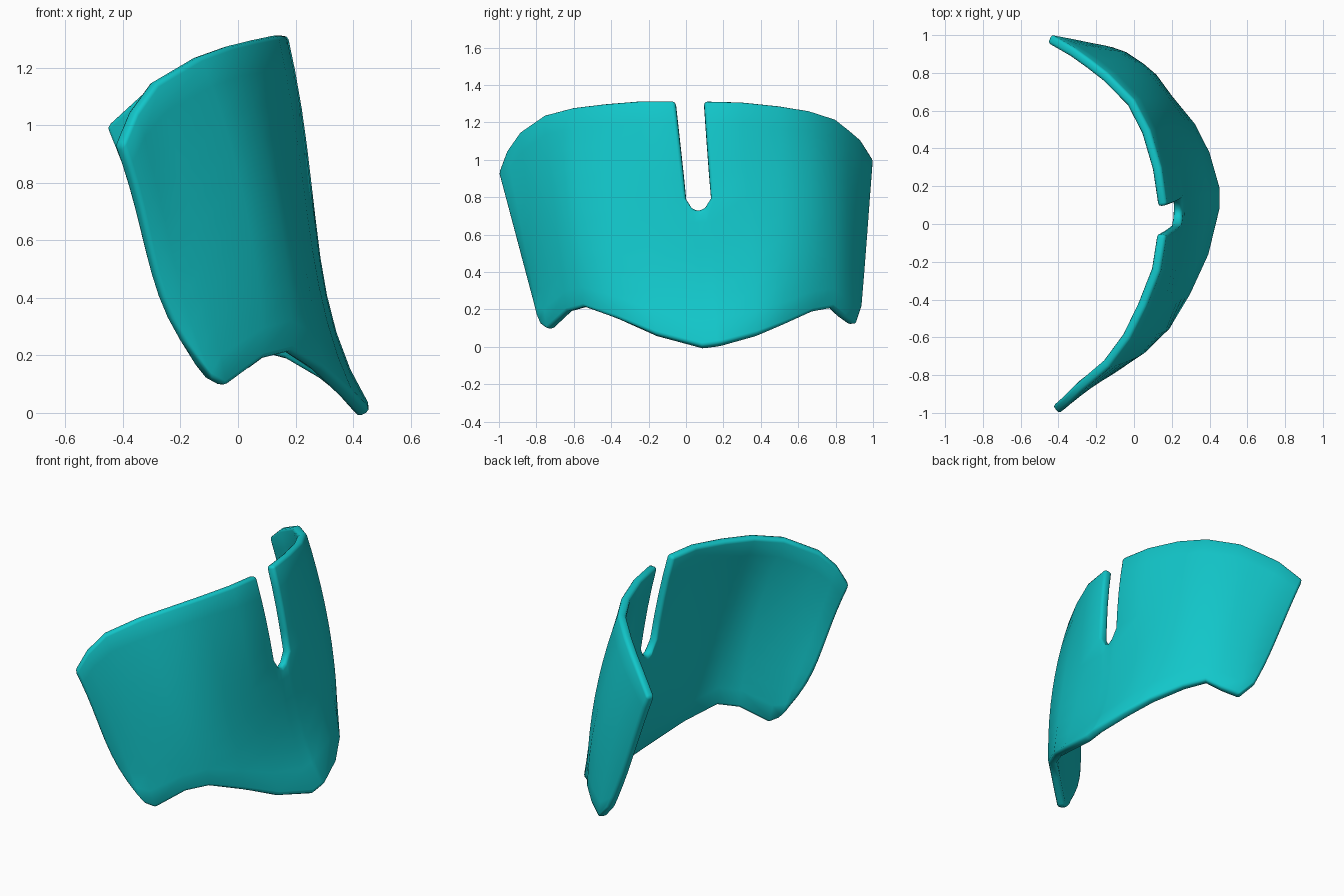
import bpy, bmesh

if "Cube" in bpy.data.objects:
    bpy.data.objects.remove(bpy.data.objects["Cube"], do_unlink=True)

# One flat colour
teal = bpy.data.materials.new("teal")
teal.use_nodes = True
colour = (0.006, 0.57, 0.59, 1)
teal.diffuse_color = colour
teal.node_tree.nodes["Principled BSDF"].inputs["Base Color"].default_value = colour

# Outer skin columns: bottom (x, y, z), top (x, y, z), inward hollow (negative bulges out)
right_side = [
    ((-.13, -.805, .18), (-.40, -1.005, .93), .42),
    ((-.085, -.78, .12), (-.35, -.96, 1.05), .2),
    ((-.04, -.745, .095), (-.28, -.89, 1.15), -.05),
    ((.09, -.64, .19), (-.13, -.76, 1.24), -.19),
    ((.19, -.55, .215), (-.02, -.61, 1.28), -.19),
    ((.30, -.37, .155), (.065, -.44, 1.3), -.03),
    ((.40, -.16, .07), (.14, -.25, 1.315), .33),
]
left_side = [
    ((.405, .38, .07), (.145, .30, 1.31), .25),
    ((.325, .53, .125), (.085, .50, 1.29), -.07),
    ((.20, .68, .19), (.00, .66, 1.265), -.2),
    ((.12, .79, .21), (-.14, .80, 1.22), -.22),
    ((.05, .85, .16), (-.23, .87, 1.165), -.22),
    ((-.04, .91, .12), (-.32, .935, 1.11), -.14),
    ((-.13, .945, .22), (-.44, 1.005, 1.0), .1),
]
# Columns that frame the tapering slot
slot_low, slot_high = ((.46, .085, .008), (.17, -.06, 1.315)), ((.46, .19, .022), (.175, .10, 1.315))


def mix(a, b, t):
    return tuple(p + (q - p) * t for p, q in zip(a, b))


slot = [(*(mix(a, b, k / 4) for a, b in zip(slot_low, slot_high)), .53) for k in range(5)]
columns = right_side + slot + left_side
first_slot = len(right_side)
ROWS, SLOT_ROW = 10, 6
slot_dip = [0, .05, .068, .05, 0]

# Lofted shell skin, with a slot left open above its rounded end
bm = bmesh.new()
grid = []
for i, (low, high, hollow) in enumerate(columns):
    line = []
    for j in range(ROWS + 1):
        t = j / ROWS
        x, y, z = mix(low, high, t)
        x -= hollow * t * (1 - t) ** (2.5 if hollow > 0 else 1)
        k = i - first_slot
        if j == SLOT_ROW and 0 <= k < 5:
            z -= slot_dip[k]
        line.append(bm.verts.new((x, y, z)))
    grid.append(line)
for i in range(len(columns) - 1):
    for j in range(ROWS):
        if first_slot <= i < first_slot + 4 and j >= SLOT_ROW:
            continue
        bm.faces.new((grid[i][j], grid[i + 1][j], grid[i + 1][j + 1], grid[i][j + 1]))
loose = [v for v in bm.verts if not v.link_faces]
bmesh.ops.delete(bm, geom=loose, context='VERTS')

mesh = bpy.data.meshes.new("curved_plate")
bm.to_mesh(mesh)
bm.free()
mesh.materials.append(teal)
plate = bpy.data.objects.new("curved_plate", mesh)
bpy.context.collection.objects.link(plate)

# Thickness and rounded rims
solid = plate.modifiers.new("thickness", 'SOLIDIFY')
solid.thickness = .05
solid.offset = -1
rim = plate.modifiers.new("rounded_rim", 'BEVEL')
rim.width = .016
rim.segments = 2
rim.limit_method = 'ANGLE'
rim.angle_limit = 0.9

bpy.context.view_layer.objects.active = plate
plate.select_set(True)
bpy.ops.object.shade_smooth()
